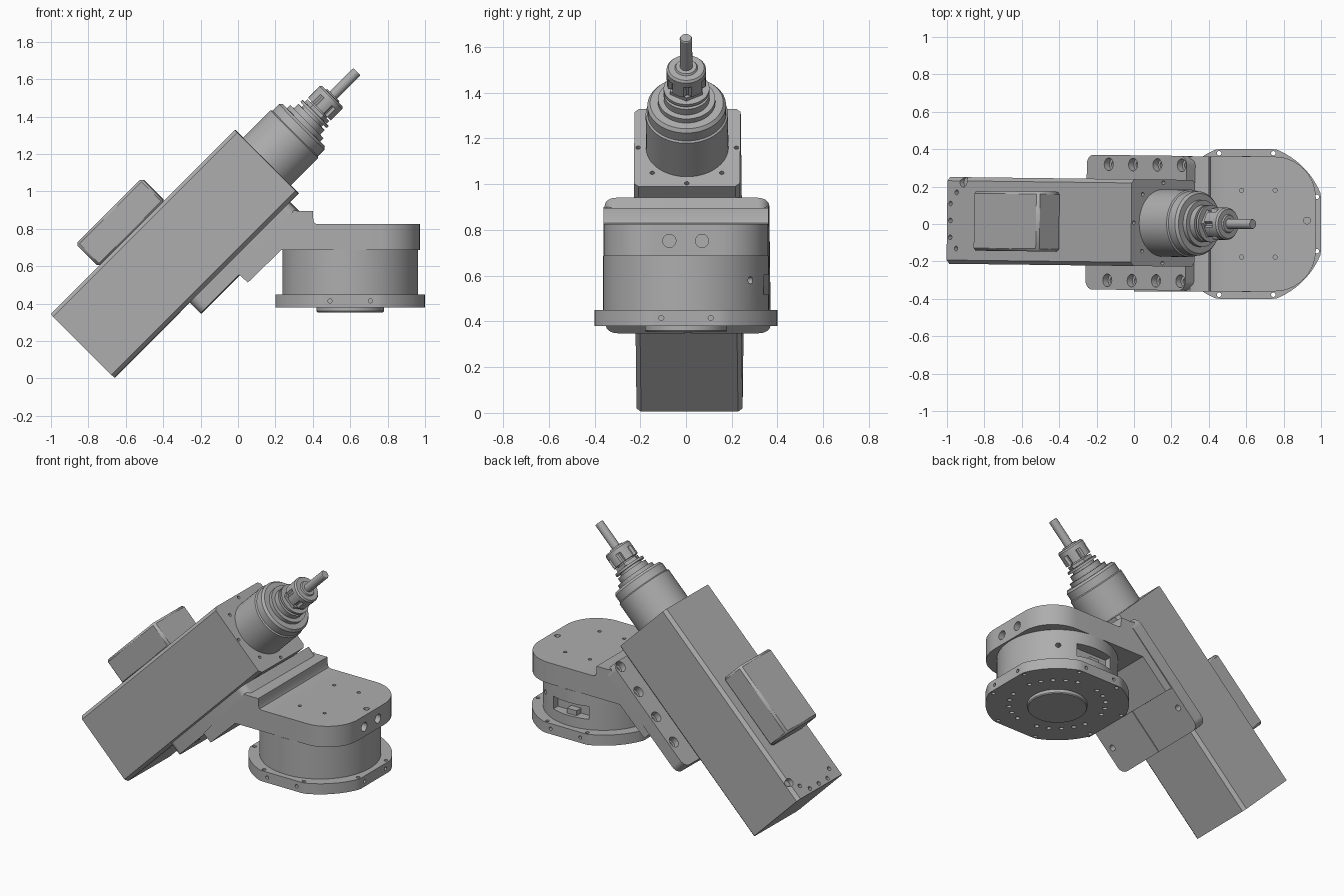
import bpy, bmesh
from math import sin, cos, pi, radians
from mathutils import Matrix, Vector

cube = bpy.data.objects.get("Cube")
if cube:
    bpy.data.objects.remove(cube, do_unlink=True)

grey = bpy.data.materials.new("machined_grey")
grey.use_nodes = True
grey.diffuse_color = (0.42, 0.42, 0.42, 1)
grey.node_tree.nodes["Principled BSDF"].inputs["Base Color"].default_value = (0.42, 0.42, 0.42, 1)

T = Matrix.Translation
R = Matrix.Rotation
WORLD = Matrix()
# Motor unit frame: local z runs along the spindle, local x points to the mount
UNIT = (T((0.6, 0, 0)) @ R(radians(-0.7), 4, 'Z') @ T((-1.43, 0, 0.175))
        @ R(radians(45), 4, 'Y'))
ALONG_X = Matrix(((0, 0, 1, 0), (1, 0, 0, 0), (0, 1, 0, 0), (0, 0, 0, 1)))
ALONG_Y = R(pi / 2, 4, 'X')
BASE = T((0.6, 0, 0))
parts = []


def finish(bm, name, frame):
    bmesh.ops.recalc_face_normals(bm, faces=bm.faces)
    bm.transform(frame)
    mesh = bpy.data.meshes.new(name)
    bm.to_mesh(mesh)
    bm.free()
    mesh.materials.append(grey)
    obj = bpy.data.objects.new(name, mesh)
    bpy.context.collection.objects.link(obj)
    parts.append(obj)
    return obj


def prism(name, outline, lo, hi, frame=WORLD):
    bm = bmesh.new()
    face = bm.faces.new([bm.verts.new((x, y, lo)) for x, y in outline])
    top = bmesh.ops.extrude_face_region(bm, geom=[face])["geom"]
    bmesh.ops.translate(bm, vec=(0, 0, hi - lo),
                        verts=[v for v in top if isinstance(v, bmesh.types.BMVert)])
    return finish(bm, name, frame)


def rounded(x0, x1, y0, y1, r, steps=8, left_r=None):
    """Rectangle outline with rounded corners, or chamfered when steps is 1."""
    left = r if left_r is None else left_r
    pts = []
    for i, (x, y, sx, sy, rad) in enumerate([(x1, y1, 1, 1, r), (x0, y1, -1, 1, left),
                                             (x0, y0, -1, -1, left), (x1, y0, 1, -1, r)]):
        if rad == 0:
            pts.append((x, y))
            continue
        for k in range(steps + 1):
            a = pi / 2 * (i + k / steps)
            pts.append((x - sx * rad + rad * cos(a), y - sy * rad + rad * sin(a)))
    return pts


def circle(r, n=72):
    return [(r * cos(2 * pi * k / n), r * sin(2 * pi * k / n)) for k in range(n)]


def lathe(name, profile, frame, steps=64):
    bm = bmesh.new()
    verts = [bm.verts.new((r, 0, z)) for r, z in profile]
    edges = [bm.edges.new(pair) for pair in zip(verts, verts[1:])]
    bmesh.ops.spin(bm, geom=verts + edges, axis=(0, 0, 1), cent=(0, 0, 0),
                   angle=2 * pi, steps=steps)
    bmesh.ops.remove_doubles(bm, verts=bm.verts, dist=1e-5)
    return finish(bm, name, frame)


def cut(obj, holes, frame=WORLD, slots=()):
    """Cut round holes (centre, axis, radius, half depth) and box slots (centre, size)."""
    bm = bmesh.new()
    for centre, axis, r, half in holes:
        turn = Vector(axis).to_track_quat('Z', 'Y').to_matrix().to_4x4()
        bmesh.ops.create_cone(bm, cap_ends=True, segments=20, radius1=r, radius2=r,
                              depth=2 * half, matrix=T(centre) @ turn)
    for centre, size in slots:
        bmesh.ops.create_cube(bm, size=1, matrix=T(centre) @ Matrix.Diagonal((*size, 1)))
    cutter = finish(bm, "cutter", frame)
    parts.remove(cutter)
    cutter.hide_render = True
    mod = obj.modifiers.new("holes", 'BOOLEAN')
    mod.operation, mod.solver, mod.object = 'DIFFERENCE', 'EXACT', cutter
    bpy.context.view_layer.objects.active = obj
    bpy.ops.object.modifier_apply(modifier=mod.name)
    bpy.data.objects.remove(cutter, do_unlink=True)


X, Y, Z = (1, 0, 0), (0, 1, 0), (0, 0, 1)

# Motor housing with face bolts, rear screw holes and corner notch
housing = prism("motor_housing", rounded(-0.24, 0.24, -0.232, 0.232, 0.02, 1), 0, 1.393, UNIT)
holes = [((0.22 * cos(k * pi / 4), 0.215 * sin(k * pi / 4), 1.393), Z, 0.01, 0.03)
         for k in range(8)]
for y, z in [(0.15, 0.07), (0.09, 0.025), (0.0, 0.025), (-0.09, 0.025), (-0.15, 0.07)]:
    holes.append(((-0.24, y, z), X, 0.013, 0.03))
holes.append(((-0.24, 0.205, 0.12), X, 0.026, 0.03))
cut(housing, holes, UNIT)

# Connector box on the back of the housing
connector = prism("connector_box", rounded(-0.41, -0.235, -0.16, 0.16, 0), 0.36, 0.857, UNIT)
bevel = connector.modifiers.new("edges", 'BEVEL')
bevel.width, bevel.segments = 0.014, 1

# Spindle nose, collars and shank
lathe("spindle_nose", [(0, 1.38), (0.18, 1.38), (0.18, 1.60), (0.172, 1.606), (0.172, 1.655),
                       (0.16, 1.67), (0.125, 1.67), (0.125, 1.695), (0.1, 1.695), (0.1, 1.73),
                       (0.075, 1.73), (0.075, 1.745), (0.1, 1.745), (0.1, 1.76),
                       (0.06, 1.76), (0.06, 1.80), (0, 1.80)], UNIT)
prism("spindle_hex", circle(0.082, 6), 1.762, 1.782, UNIT)
notched = []
for k in range(48):
    r = 0.073 if k % 8 < 2 else 0.086
    notched.append((r * cos(k * pi / 24), r * sin(k * pi / 24)))
prism("collet_nut", notched, 1.79, 1.85, UNIT)
lathe("collet_nut_rim", [(0, 1.85), (0.086, 1.85), (0.086, 1.877), (0.078, 1.887),
                         (0.05, 1.887), (0.045, 1.895), (0, 1.895)], UNIT)
lathe("tool_shank", [(0, 1.88), (0.027, 1.88), (0.027, 2.067), (0.024, 2.072), (0, 2.072)],
      UNIT, 32)

# Mounting plate with counterbored bolt rows and a shallow centre groove
plate = prism("mounting_plate", rounded(-0.36, 0.36, 0.57, 1.325, 0.05), 0.242, 0.325,
              UNIT @ ALONG_X)
bores, throughs = [], []
for side in (-1, 1):
    for k in range(4):
        z = 0.735 + 0.184 * k
        bores.append(((0.242, side * 0.31, z), X, 0.034, 0.04))
        throughs.append(((0.29, side * 0.31, z), X, 0.019, 0.1))
cut(plate, bores, UNIT, [((0.325, 0, 0.9), (0.012, 0.03, 0.8))])
cut(plate, throughs, UNIT)

# Bracket web joining the plate to the platform
web = [(0.0, 0.56), (0.053, 0.513), (0.232, 0.687), (0.5, 0.687), (0.5, 0.825),
       (0.425, 0.825), (0.41, 0.83), (0.403, 0.845), (0.4, 0.895), (0.32, 0.895),
       (0.30, 0.90)]
prism("bracket_web", web, -0.36, 0.36, ALONG_Y)

# Platform with top screw holes and two end holes
platform = prism("bracket_platform", rounded(0.5, 0.972, -0.36, 0.36, 0.22, 14, 0), 0.687, 0.825)
holes = [((x, y, 0.825), Z, 0.011, 0.04) for x in (0.575, 0.755) for y in (-0.177, 0.18)]
holes.append(((0.925, 0.018, 0.825), Z, 0.018, 0.03))
holes += [((0.972, y, 0.752), X, 0.029, 0.06) for y in (-0.073, 0.07)]
cut(platform, holes)

# Rotary body with side slot and cable hole
body = prism("rotary_body", circle(0.363, 96), 0.445, 0.687, BASE)
a = radians(51)
cut(body, [((0.363 * cos(a), 0.363 * sin(a), 0.58), (cos(a), sin(a), 0), 0.016, 0.06)],
    BASE, [((0, 0.363, 0.56), (0.26, 0.14, 0.085))])
prism("slot_insert", rounded(-0.04, 0.03, 0.28, 0.34, 0), 0.51, 0.55, BASE)

# Flange: a disc trimmed to four flats, with screws on every side
half = 0.4
trimmed = [(max(-half, min(half, x)), max(-half, min(half, y))) for x, y in circle(0.43, 96)]
flange = prism("base_flange", trimmed, 0.38, 0.45, BASE)
holes = []
for k in range(4):
    turn = R(k * pi / 2, 3, 'Z')
    for s in (-1, 1):
        holes.append((turn @ Vector((0.378, s * 0.145, 0.415)), Z, 0.012, 0.1))
        holes.append((turn @ Vector((0.4, s * 0.108, 0.415)), turn @ Vector(X), 0.011, 0.03))
for k in range(24):
    if k % 6:
        a = k * pi / 12
        holes.append(((0.29 * cos(a), 0.29 * sin(a), 0.38), Z, 0.014, 0.03))
cut(flange, holes, BASE)

# Output hub under the flange
lathe("output_hub", [(0, 0.39), (0.18, 0.39), (0.18, 0.36), (0.175, 0.354), (0, 0.354)], BASE)

# Smooth the round surfaces and keep hard edges
bpy.ops.object.select_all(action='DESELECT')
for obj in parts:
    obj.select_set(True)
bpy.context.view_layer.objects.active = parts[0]
bpy.ops.object.shade_smooth_by_angle(angle=radians(30))
